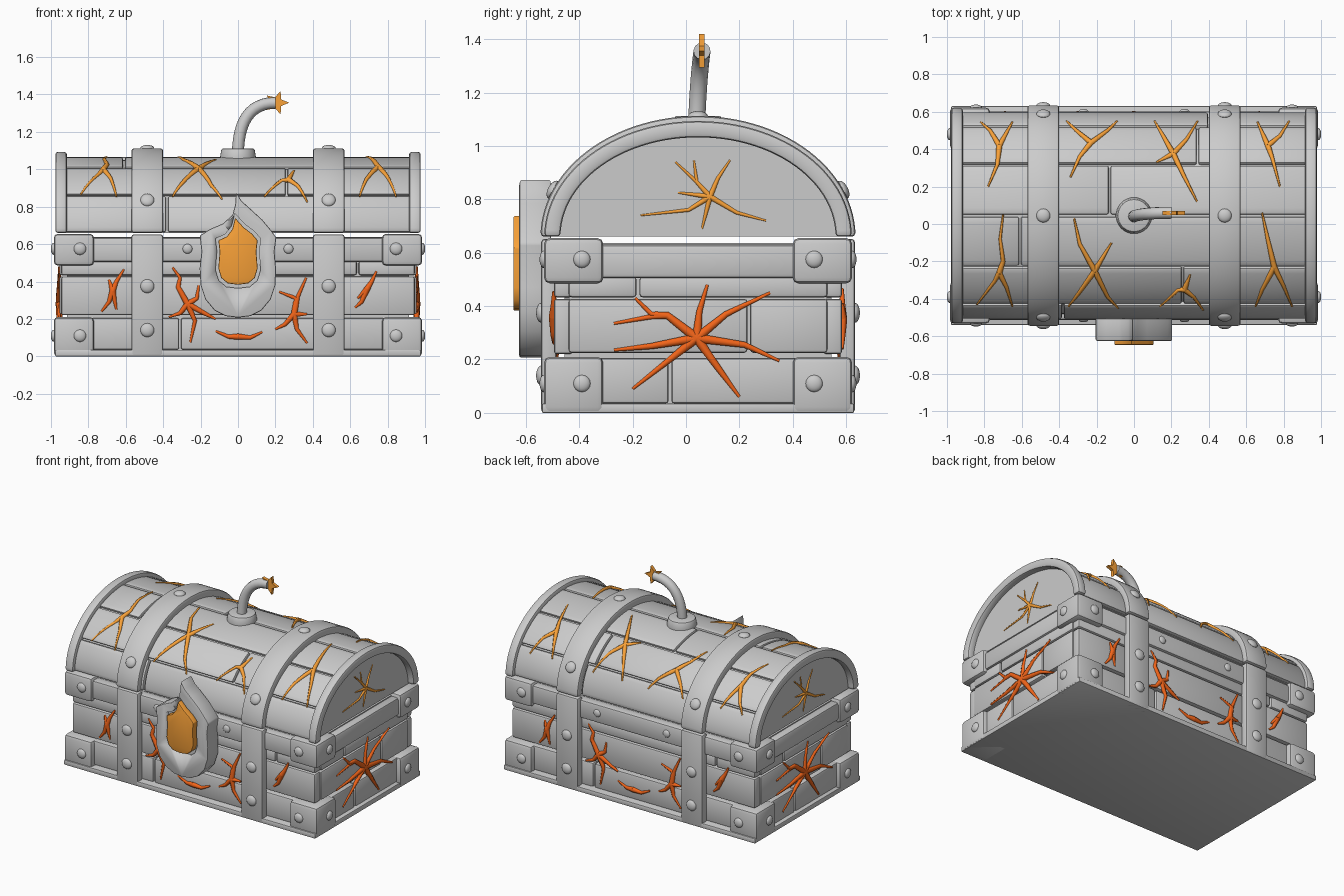
import bpy, bmesh
from math import sin, cos, pi
from mathutils import Vector, Matrix

if "Cube" in bpy.data.objects:
    bpy.data.objects.remove(bpy.data.objects["Cube"])

CY, LZ = 0.045, 0.66          # depth centre of the chest, lid hinge height


def material(name, rgb):
    m = bpy.data.materials.new(name)
    m.diffuse_color = (*rgb, 1)
    m.use_nodes = True
    m.node_tree.nodes["Principled BSDF"].inputs["Base Color"].default_value = m.diffuse_color
    return m


AMBER = material("amber_glow", (0.95, 0.36, 0.04))
EMBER = material("ember_glow", (0.9, 0.13, 0.01))


def finish(name, bm, bevel=0.0, mat=None, seg=2):
    bmesh.ops.recalc_face_normals(bm, faces=bm.faces)
    if bevel:
        edges = [e for e in bm.edges if len(e.link_faces) == 2 and e.calc_face_angle() > 0.6]
        bmesh.ops.bevel(bm, geom=edges, offset=bevel, segments=seg, profile=0.5,
                        affect='EDGES', clamp_overlap=True)
    me = bpy.data.meshes.new(name)
    bm.to_mesh(me)
    bm.free()
    ob = bpy.data.objects.new(name, me)
    ob.location.y = CY
    bpy.context.collection.objects.link(ob)
    if mat:
        me.materials.append(mat)
    bpy.ops.object.select_all(action='DESELECT')
    ob.select_set(True)
    bpy.context.view_layer.objects.active = ob
    bpy.ops.object.shade_smooth_by_angle(angle=0.6)
    return ob


def boxes(name, items, bevel):
    bm = bmesh.new()
    for x0, x1, y0, y1, z0, z1 in items:
        m = Matrix.Translation(((x0 + x1) / 2, (y0 + y1) / 2, (z0 + z1) / 2))
        bmesh.ops.create_cube(bm, size=1, matrix=m @ Matrix.Diagonal((x1 - x0, y1 - y0, z1 - z0, 1)))
    return finish(name, bm, bevel)


def turned(items):            # add the copies turned half way round z
    return items + [(-b[1], -b[0], -b[3], -b[2], b[4], b[5]) for b in items]


def arcs(name, items, bevel):  # curved slabs: x0, x1, outer a, b, inner a, b, angles
    bm = bmesh.new()
    for x0, x1, a, b, c, d, t0, t1 in items:
        n = max(4, round((t1 - t0) / 0.06))
        rings = []
        for i in range(n + 1):
            t = t0 + (t1 - t0) * i / n
            rings.append([bm.verts.new((x, -p * cos(t), LZ + q * sin(t)))
                          for x, p, q in ((x0, a, b), (x1, a, b), (x1, c, d), (x0, c, d))])
        for r, s in zip(rings, rings[1:]):
            for k in range(4):
                bm.faces.new((r[k], r[k - 1], s[k - 1], s[k]))
        bm.faces.new(rings[0])
        bm.faces.new(rings[-1])
    return finish(name, bm, bevel)


def prism(name, pts, y0, y1, bevel=0.0, mat=None):   # x-z outline pushed along y
    bm = bmesh.new()
    f = bm.faces.new([bm.verts.new((x, y0, z)) for x, z in pts])
    g = bmesh.ops.extrude_face_region(bm, geom=[f])['geom']
    bmesh.ops.translate(bm, vec=(0, y1 - y0, 0), verts=[v for v in g if isinstance(v, bmesh.types.BMVert)])
    return finish(name, bm, bevel, mat)


# base: floor slab, inner box, planks, rails
boxes("floor_slab", [(-.978, .978, -.585, .585, 0, .035)], .006)
boxes("inner_box", [(-.915, .915, -.5, .5, .03, .637)], 0)


def row(cuts, z0, z1, front):
    out = []
    for u0, u1 in zip(cuts, cuts[1:]):
        u0, u1 = u0 + .005, u1 - .005
        out.append((u0, u1, -.54, -.47, z0, z1) if front else (.89, .955, u0, u1, z0, z1))
    return out


planks = (row((-.95, -.31, .95), .035, .205, True) + row((-.95, -.5, .5, .95), .22, .427, True)
          + row((-.95, .64, .95), .433, .51, True) + row((-.49, -.105, .49), .035, .205, False)
          + row((-.49, .19, .49), .225, .427, False) + row((-.49, -.225, .49), .433, .51, False))
boxes("base_planks", turned(planks), .012)
boxes("base_rails", turned([(-.8, .8, -.557, -.48, .505, .635), (.89, .967, -.4, .4, .505, .63)]), .015)

# corner brackets
corners = []
for sx in (0, 1):
    for z0, z1 in ((0, .21), (.485, .655)):
        x = (-.985, -.77) if sx else (.77, .985)
        corners.append((*x, -.577, -.355, z0, z1))
boxes("corner_brackets", turned(corners), .022)

# lid: core, planks, end rims
bm = bmesh.new()
ends = [[bm.verts.new((x, -.525 * cos(pi * i / 48), LZ + .39 * sin(pi * i / 48))) for i in range(49)]
        for x in (-.932, .932)]
for e in ends:
    bm.faces.new(e)
for i in range(49):
    bm.faces.new((ends[0][i - 1], ends[0][i], ends[1][i], ends[1][i - 1]))
finish("lid_core", bm)
lid = []
for k, cut in enumerate((-.38, .26, -.61, -.13, .34, .4)):
    for x0, x1 in ((-.925, cut - .005), (cut + .005, .925)):
        lid.append((x0, x1, .552, .405, .5, .36, k * pi / 6 + .012, (k + 1) * pi / 6 - .012))
arcs("lid_planks", lid, .01)
arcs("lid_end_rims", [(x, x + .062, .576, .433, .515, .372, 0, pi) for x in (-.977, .915)], .014)

# metal bands
arcs("lid_bands", [(x, x + .17, .59, .452, .53, .385, 0, pi) for x in (-.57, .4)], .014)
boxes("base_bands", turned([(x, x + .17, -.588, -.53, 0, .652) for x in (-.57, .4)]), .014)

# rivets: position, normal, radius
rivets = []
for sx in (-1, 1):
    for sy in (-1, 1):
        rivets += [((sx * .485, sy * .588, z), (0, sy, 0), .037) for z in (.14, .375)]
        rivets += [((sx * .845, sy * .577, z), (0, sy, 0), .033) for z in (.11, .575)]
        rivets += [((sx * .985, sy * .435, z), (sx, 0, 0), .032) for z in (.11, .575)]
        rivets.append(((sx * .27, sy * .557, .575), (0, sy, 0), .026))
    for t in (.4, pi / 2, pi - .4):
        rivets.append(((sx * .485, -.59 * cos(t), LZ + .452 * sin(t)), (0, -cos(t) / .59, sin(t) / .452), .037))
bm = bmesh.new()
for p, n, r in rivets:
    q = Vector(n).to_track_quat('Z', 'Y').to_matrix().to_4x4()
    bmesh.ops.create_uvsphere(bm, u_segments=16, v_segments=10, radius=r,
                              matrix=Matrix.Translation(p) @ q @ Matrix.Diagonal((1, 1, .5, 1)))
finish("rivets", bm)

# lock: flame-tipped shield with recessed glowing flame
shield = [(-.01, .877), (.02, .83), (.07, .785), (.13, .73), (.18, .67), (.205, .635), (.195, .56), (.203, .47),
          (.2, .38), (.175, .305), (.125, .245), (.065, .215), (0, .207), (-.065, .215), (-.125, .245),
          (-.175, .305), (-.2, .38), (-.205, .47), (-.195, .56), (-.205, .645), (-.15, .68), (-.08, .71),
          (-.03, .755), (-.015, .81)]
flame = [(-.015, .74), (.03, .69), (.075, .655), (.105, .62), (.098, .56), (.105, .47), (.09, .42), (.055, .39),
         (0, .383), (-.055, .39), (-.09, .42), (-.105, .47), (-.098, .56), (-.105, .62), (-.06, .64), (-.03, .68)]
plate = prism("lock_shield", shield, -.67, -.55, .008)
cutter = prism("lock_recess_cutter", [(x * 1.15, .54 + (z - .54) * 1.12) for x, z in flame], -.7, -.645)
cutter.hide_render = True
cutter.hide_viewport = True
mod = plate.modifiers.new("recess", 'BOOLEAN')
mod.operation, mod.object, mod.solver = 'DIFFERENCE', cutter, 'EXACT'
prism("lock_flame", flame, -.692, -.63, .006, AMBER)


# glowing cracks: every crack is a hub with arms that taper outwards
def cracks(name, groups, place, mat, width):
    cu = bpy.data.curves.new(name, 'CURVE')
    cu.dimensions, cu.bevel_depth, cu.bevel_resolution = '3D', width, 1
    cu.use_fill_caps = True
    for hub, *arms in groups:
        for arm in arms:
            pts = [Vector(p) for p in (hub, *arm)]
            fine = [a.lerp(b, k / 4) for a, b in zip(pts, pts[1:]) for k in range(4)] + [pts[-1]]
            sp = cu.splines.new('POLY')
            sp.points.add(len(fine) - 1)
            for i, (p, v) in enumerate(zip(sp.points, fine)):
                p.co = (*place(*v), 1)
                p.radius = 1 - .7 * i / (len(fine) - 1)
    cu.materials.append(mat)
    ob = bpy.data.objects.new(name, cu)
    ob.location.y = CY
    bpy.context.collection.objects.link(ob)


def on_lid(x, y):
    y -= CY
    return x, y, LZ + .405 * max(0, 1 - (y / .552) ** 2) ** .5


front = [
    ((-.67, .35), [(-.65, .4), (-.61, .465)], [(-.65, .25)], [(-.69, .29), (-.73, .24)], [(-.69, .41)]),
    ((-.27, .28), [(-.32, .37), (-.31, .42), (-.35, .475)], [(-.23, .19), (-.255, .075)], [(-.31, .23), (-.37, .21)],
     [(-.17, .225), (-.12, .2)], [(-.22, .31), (-.21, .38)]),
    ((0, .105), [(-.05, .105), (-.12, .135)], [(.065, .1), (.13, .13)]),
    ((.3, .225), [(.32, .32), (.365, .42)], [(.315, .145), (.37, .07)], [(.25, .17), (.2, .145)],
     [(.31, .31), (.22, .345)], [(.37, .225)]),
    ((.69, .36), [(.715, .4), (.74, .455)], [(.66, .29), (.625, .26)], [(.64, .31)])]
side = [((.04, .28), [(.05, .38), (.08, .48)], [(.15, .37), (.315, .45)], [(.22, .255), (.35, .195)],
         [(.13, .155), (.2, .06)], [(-.06, .2), (-.2, .09)], [(-.13, .25), (-.27, .235)],
         [(-.07, .365), (-.13, .36), (-.27, .335)], [(-.07, .365), (-.13, .37), (-.19, .43)])]
lid_end = [((.09, .81), [(.01, .76), (-.17, .74)], [(.04, .865), (-.04, .94)], [(.04, .865), (.03, .945)],
            [(.12, .88), (.165, .947)], [(.19, .75), (.3, .72)], [(.075, .75), (.06, .69)], [(-.03, .825)])]
lid_front = [
    ((-.72, -.26), [(-.7, -.2), (-.716, -.08), (-.7, .05)], [(-.745, -.305), (-.84, -.43)], [(-.68, -.34), (-.65, -.44)]),
    ((-.21, -.25), [(-.29, -.107), (-.32, .03)], [(-.12, -.1)], [(-.3, -.375), (-.35, -.44)], [(-.14, -.39), (-.085, -.45)]),
    ((.27, -.35), [(.235, -.353), (.14, -.44)], [(.32, -.39), (.37, -.46)], [(.3, -.27)]),
    ((.75, -.23), [(.715, -.08), (.685, .06)], [(.685, -.35), (.65, -.44)], [(.8, -.33), (.845, -.44)])]
lid_back = [
    ((-.72, .417), [(-.73, .32), (-.78, .2)], [(-.77, .5), (-.82, .545)], [(-.65, .545)]),
    ((-.23, .433), [(-.29, .36), (-.34, .25)], [(-.31, .5), (-.36, .55)], [(-.14, .5), (-.09, .55)]),
    ((.21, .375), [(.27, .25), (.337, .12)], [(.15, .48), (.11, .55)], [(.28, .45), (.34, .55)], [(.12, .33)]),
    ((.716, .417), [(.74, .35), (.78, .2)], [(.66, .545)], [(.78, .47), (.83, .55)])]
for s, tag in ((1, "a"), (-1, "b")):
    cracks("base_long_cracks_" + tag, front, lambda u, z: (s * u, -s * .54, z), EMBER, .019)
    cracks("base_end_cracks_" + tag, side, lambda u, z: (s * .955, s * (u - CY), z), EMBER, .02)
    cracks("lid_end_cracks_" + tag, lid_end, lambda u, z: (s * .932, s * (u - CY), z), AMBER, .012)
cracks("lid_front_cracks", lid_front, on_lid, AMBER, .016)
cracks("lid_back_cracks", lid_back, on_lid, AMBER, .016)

# fuse on the lid: collar, bent cord, spark
bm = bmesh.new()
bmesh.ops.create_cone(bm, cap_ends=True, segments=32, radius1=.1, radius2=.088, depth=.07,
                      matrix=Matrix.Translation((0, 0, 1.077)))
finish("fuse_collar", bm, .01)
cu = bpy.data.curves.new("fuse_cord", 'CURVE')
cu.dimensions, cu.bevel_depth, cu.bevel_resolution, cu.use_fill_caps = '3D', .032, 4, True
sp = cu.splines.new('BEZIER')
sp.bezier_points.add(1)
for p, co, hl, hr in zip(sp.bezier_points, ((0, -.005, 1.08), (.2, .015, 1.355)),
                         ((0, -.005, 1.0), (.06, .015, 1.355)), ((0, 0, 1.25), (.3, .015, 1.355))):
    p.co, p.handle_left, p.handle_right = co, hl, hr
cord = bpy.data.objects.new("fuse_cord", cu)
cord.location.y = CY
bpy.context.collection.objects.link(cord)
star = [(.207 + r * cos(i * pi / 5), 1.356 + r * sin(i * pi / 5)) for i, r in enumerate((.066, .03) * 5)]
prism("fuse_spark", star, .003, .025, 0, AMBER)
